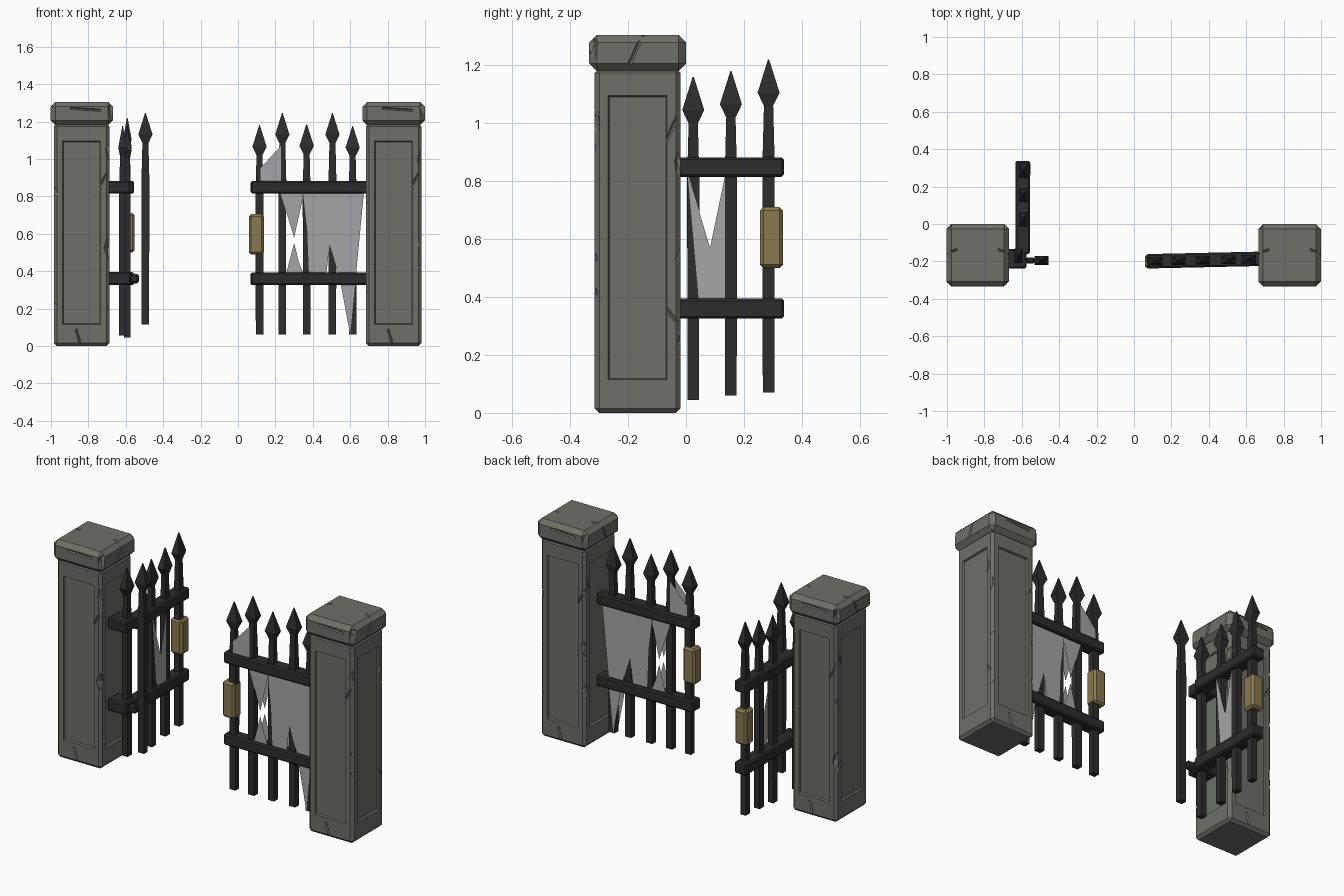
import bpy, bmesh, math, random
from mathutils import Vector, Matrix

if "Cube" in bpy.data.objects:
    bpy.data.objects.remove(bpy.data.objects["Cube"], do_unlink=True)
random.seed(4)


def material(name, rgb):
    m = bpy.data.materials.new(name)
    m.use_nodes = True
    m.diffuse_color = (*rgb, 1)
    m.node_tree.nodes["Principled BSDF"].inputs["Base Color"].default_value = (*rgb, 1)
    return m


STONE = material("grey stone", (0.155, 0.163, 0.138))
IRON = material("dark iron", (0.026, 0.026, 0.027))
BRASS = material("dull brass", (0.25, 0.195, 0.08))
WEB = material("pale web", (0.38, 0.38, 0.39))


def finish(bm, name, mat):
    bmesh.ops.recalc_face_normals(bm, faces=bm.faces)
    mesh = bpy.data.meshes.new(name)
    bm.to_mesh(mesh)
    bm.free()
    mesh.materials.append(mat)
    ob = bpy.data.objects.new(name, mesh)
    bpy.context.collection.objects.link(ob)
    return ob


def block(bm, lo, hi, bevel, turn=0):
    """Bevelled box between two corners, optionally turned about z."""
    lo, hi = Vector(lo), Vector(hi)
    mat = Matrix.Translation((lo + hi) / 2) @ Matrix.Rotation(turn, 4, 'Z') @ Matrix.Diagonal((*(hi - lo), 1))
    verts = bmesh.ops.create_cube(bm, size=1, matrix=mat)["verts"]
    edges = list({e for v in verts for e in v.link_edges})
    bmesh.ops.bevel(bm, geom=edges, offset=bevel, segments=1, affect='EDGES')


def box(name, lo, hi, bevel, mat, turn=0):
    bm = bmesh.new()
    block(bm, lo, hi, bevel, turn)
    return finish(bm, name, mat)


def carve(ob, cracks, chips):
    """Cut V-shaped cracks and corner chips out of a stone."""
    bm = bmesh.new()
    for a, b in cracks:
        a, b = Vector(a), Vector(b)
        d = b - a
        rot = d.to_track_quat('Z', 'Y').to_matrix().to_4x4() @ Matrix.Rotation(math.pi / 4, 4, 'Z')
        bmesh.ops.create_cube(bm, size=1, matrix=Matrix.Translation((a + b) / 2) @ rot
                              @ Matrix.Diagonal((0.009, 0.009, d.length, 1)))
    for p, size in chips:
        rot = Matrix.Rotation(random.uniform(-0.3, 0.3), 4, 'X') @ Matrix.Rotation(random.uniform(-0.3, 0.3), 4, 'Y')
        bmesh.ops.create_icosphere(bm, subdivisions=1, radius=1, matrix=Matrix.Translation(p) @ rot
                                   @ Matrix.Diagonal((size, size, size * 2.6, 1)))
    cutter = finish(bm, "stone_cutter", STONE)
    cutter.hide_render = True
    mod = ob.modifiers.new("carve", 'BOOLEAN')
    mod.operation, mod.object, mod.solver, mod.use_self = 'DIFFERENCE', cutter, 'EXACT', True
    bpy.context.view_layer.update()
    mesh = bpy.data.meshes.new_from_object(ob.evaluated_get(bpy.context.evaluated_depsgraph_get()))
    ob.modifiers.clear()
    ob.data = mesh
    bpy.data.objects.remove(cutter, do_unlink=True)


def pillar(side, cx, cy=-0.167):
    # shaft with a sunken panel on each side
    bm = bmesh.new()
    h = 0.148
    block(bm, (cx - h, cy - h, 0), (cx + h, cy + h, 1.19), 0.016)
    sides = [f for f in bm.faces if f.calc_area() > 0.2]
    bmesh.ops.inset_individual(bm, faces=sides, thickness=0.043)
    for f in sides:
        for v in f.verts:
            v.co.z = 0.115 if v.co.z < 0.5 else 1.095
    bmesh.ops.inset_individual(bm, faces=sides, thickness=0.006, depth=-0.01)
    shaft = finish(bm, side + "_pillar_shaft", STONE)
    chips = []
    for sx in (-1, 1):
        for sy in (-1, 1):
            for z in (0.3, 0.62, 0.95):
                chips.append(((cx + sx * (h + 0.007), cy + sy * (h + 0.007),
                               z + random.uniform(-0.12, 0.12)), random.uniform(0.022, 0.034)))
    cracks = []
    for s in (-1, 1):
        fx, fy = cx + s * h, cy + s * h
        cracks += [((fx, cy + 0.145, 1.04), (fx, cy + 0.09, 0.92)),
                   ((fx, cy + 0.145, 0.30), (fx, cy + 0.10, 0.36)),
                   ((cx - s * 0.145, fy, 0.94), (cx - s * 0.10, fy, 0.86)),
                   ((cx + s * 0.01, fy, 0.02), (cx + s * 0.03, fy, 0.09))]
    carve(shaft, cracks, chips)
    # cap stone
    c = 0.167
    cap = box(side + "_pillar_cap", (cx - c, cy - c, 1.18), (cx + c, cy + c, 1.305), 0.026, STONE)
    cracks = []
    for s in (-1, 1):
        cracks += [((cx + s * c, cy + 0.01, 1.29), (cx + s * c, cy - 0.03, 1.2)),
                   ((cx + s * c, cy + 0.01, 1.305), (cx + s * 0.11, cy + 0.03, 1.305)),
                   ((cx - s * 0.1, cy + s * c, 1.26), (cx + s * 0.06, cy + s * c, 1.27))]
    carve(cap, cracks, [((cx + c, cy - c, 1.25), 0.03), ((cx - c, cy + c, 1.28), 0.03)])


def spear(name, x, y, z0, z1, along_y=False):
    """Square bar that ends in a flattened spear head."""
    rings = [(z0, 0.020, 0.018), (z1 - 0.35, 0.021, 0.018), (z1 - 0.16, 0.016, 0.014),
             (z1 - 0.115, 0.038, 0.023), (z1, 0.002, 0.002)]
    bm = bmesh.new()
    loops = []
    for z, w, t in rings:
        if along_y:
            w, t = t, w
        loops.append([bm.verts.new((x + sx * w, y + sy * t, z))
                      for sx, sy in ((-1, -1), (1, -1), (1, 1), (-1, 1))])
    for a, b in zip(loops, loops[1:]):
        for i in range(4):
            j = (i + 1) % 4
            bm.faces.new((a[i], a[j], b[j], b[i]))
    bm.faces.new(loops[0])
    bm.faces.new(loops[-1])
    return finish(bm, name, IRON)


def web(name, polys, place):
    bm = bmesh.new()
    for poly in polys:
        bm.faces.new([bm.verts.new(place(u, z)) for u, z in poly])
    return finish(bm, name, WEB)


pillar("right", -0.836)
pillar("left", 0.832)

# closed gate leaf beside the left pillar
for n, (z0, z1) in {"lower": (0.325, 0.392), "upper": (0.815, 0.882)}.items():
    box("left_gate_%s_rail" % n, (0.068, -0.231, z0), (0.70, -0.154, z1), 0.008, IRON, 0.022)
for i, (x, top) in enumerate([(0.115, 1.18), (0.237, 1.245), (0.367, 1.185), (0.505, 1.245), (0.613, 1.175)]):
    spear("left_gate_bar_%d" % (i + 1), x, -0.2 + 0.022 * (x - 0.1), 0.06, top)
box("left_gate_lock", (0.058, -0.236, 0.49), (0.138, -0.162, 0.705), 0.012, BRASS)

torn = [[(0.12, 0.86), (0.12, 0.95), (0.23, 1.07), (0.23, 0.86)],
        [(0.22, 0.84), (0.345, 0.84), (0.345, 0.78), (0.30, 0.58)],
        [(0.25, 0.36), (0.30, 0.55), (0.325, 0.45), (0.36, 0.36)],
        [(0.345, 0.84), (0.42, 0.84), (0.49, 0.55), (0.47, 0.36), (0.38, 0.36), (0.37, 0.62)],
        [(0.40, 0.84), (0.675, 0.84), (0.60, 0.06), (0.54, 0.38)]]
for n, s in (("front", -0.021), ("back", 0.021)):
    web("left_gate_web_" + n, torn, lambda u, z: (u, -0.2 + 0.022 * (u - 0.1) + s, z))

# open gate leaf swung back beside the right pillar
for n, (z0, z1) in {"lower": (0.325, 0.395), "upper": (0.815, 0.882)}.items():
    box("right_gate_%s_rail" % n, (-0.634, -0.16, z0), (-0.556, 0.338, z1), 0.008, IRON)
    box("right_gate_%s_hinge" % n, (-0.70, -0.238, z0), (-0.575, -0.135, z1), 0.008, IRON)
for i, (x, y, z0, top) in enumerate([(-0.617, -0.17, 0.055, 1.175), (-0.592, 0.025, 0.045, 1.16),
                                     (-0.592, 0.155, 0.06, 1.18), (-0.592, 0.285, 0.07, 1.22)]):
    spear("right_gate_bar_%d" % (i + 1), x, y, z0, top, True)
spear("right_gate_loose_bar", -0.495, -0.195, 0.115, 1.245)
box("right_gate_broken_stub", (-0.58, -0.212, 0.335), (-0.53, -0.178, 0.385), 0.01, IRON)
box("right_gate_lock", (-0.632, 0.255, 0.5), (-0.553, 0.335, 0.71), 0.012, BRASS)
web("right_gate_web", [[(0.005, 0.83), (0.083, 0.57), (0.135, 0.82), (0.135, 0.38), (0.045, 0.38)]],
    lambda u, z: (-0.571, u, z))
